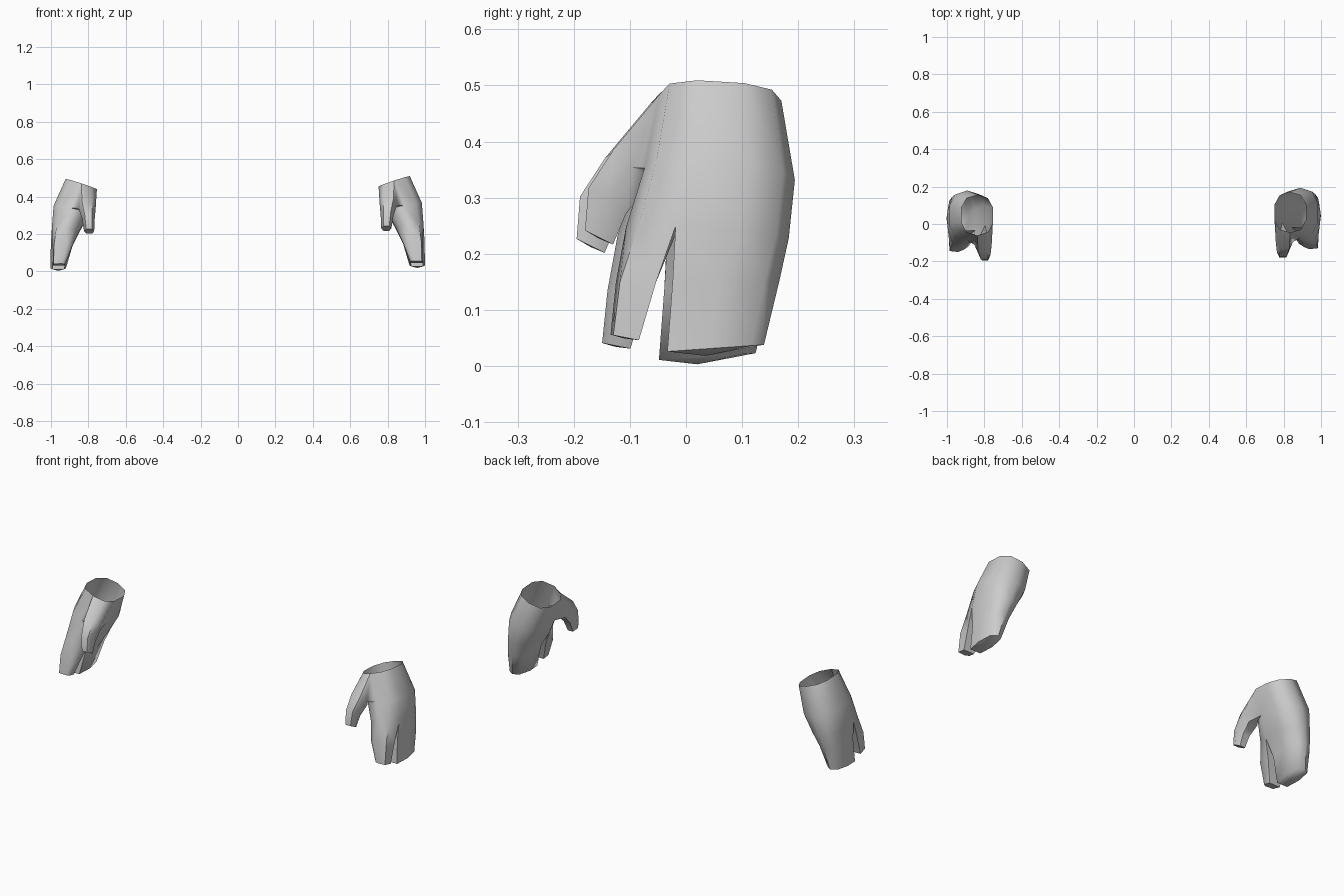
import bpy, bmesh
from math import sin, cos, radians, copysign
from mathutils import Vector

if "Cube" in bpy.data.objects:
    bpy.data.objects.remove(bpy.data.objects["Cube"])


def ring(bm, angles, c, rx, ry, sx=0.0, sy=0.0):
    """Squared-off ellipse of vertices around c, tilted by slopes sx, sy."""
    out = []
    for a in angles:
        u, v = cos(radians(a)), sin(radians(a))
        dx = rx * copysign(abs(u) ** 0.8, u)
        dy = ry * copysign(abs(v) ** 0.8, v)
        out.append(bm.verts.new((c[0] + dx, c[1] + dy, c[2] + sx * dx + sy * dy)))
    return out


def skin(bm, a, b, skip=()):
    n = len(a)
    for i in range(n):
        if i not in skip:
            j = (i + 1) % n
            bm.faces.new((a[i], b[i], b[j], a[j]))


def digit(bm, root, angles, sections, drop):
    """Loft from a root loop through sections, closed by a blunt tip."""
    prev = root
    for s in sections:
        cur = ring(bm, angles, *s)
        skin(bm, prev, cur)
        prev = cur
    centre = sum((v.co for v in prev), Vector()) / len(prev)
    tip = bm.verts.new(centre + Vector(drop))
    for i in range(len(prev)):
        bm.faces.new((prev[i], tip, prev[(i + 1) % len(prev)]))


def make_hand(name, side, shift):
    bm = bmesh.new()

    # Open wrist, palm and knuckle loops; the front inner gap is the thumb root
    deca = [-90 + 36 * k for k in range(10)]
    wrist = ring(bm, deca, (0.835, 0.062, 0.479), 0.087, 0.108, 0.33, -0.06)
    palm = ring(bm, deca, (0.888, 0.060, 0.342), 0.099, 0.134, 0.2, -0.08)
    knuckle = ring(bm, deca, (0.918, 0.038, 0.237), 0.077, 0.145, 0.1, -0.07)
    skin(bm, wrist, palm, skip=(8, 9))
    skin(bm, palm, knuckle)

    # Thumb
    root = [wrist[8], wrist[9], wrist[0], palm[0], palm[9], palm[8]]
    digit(bm, root, [180, 240, 300, 0, 60, 120], [
        ((0.804, -0.096, 0.353), 0.046, 0.037, 0.0, -1.0),
        ((0.797, -0.140, 0.295), 0.034, 0.038, 0.0, -0.65),
        ((0.793, -0.155, 0.229), 0.027, 0.028, 0.0, -0.5)], (0, 0, -0.002))

    # Index finger
    root = [knuckle[i] for i in (8, 9, 0, 1, 2)]
    digit(bm, root, [142, 208, 250, 312, 38], [
        ((0.938, -0.083, 0.150), 0.060, 0.044, 0.0, 0.0),
        ((0.955, -0.105, 0.050), 0.038, 0.031, 0.0, -0.2)], (0, 0, -0.002))

    # Remaining fingers, joined as a mitten
    digit(bm, knuckle[2:9], [-45 + 45 * k for k in range(7)], [
        ((0.940, 0.058, 0.150), 0.058, 0.108, 0.0, 0.0),
        ((0.958, 0.041, 0.031), 0.041, 0.098, 0.0, 0.07)], (0, -0.02, -0.014))

    for v in bm.verts:
        v.co.x *= side
        v.co += Vector(shift)
    bmesh.ops.recalc_face_normals(bm, faces=bm.faces)
    me = bpy.data.meshes.new(name)
    bm.to_mesh(me)
    bm.free()
    me.shade_smooth()
    me.set_sharp_from_angle(angle=radians(62))
    bpy.context.collection.objects.link(bpy.data.objects.new(name, me))


make_hand("left_hand", 1, (0, 0, 0))
make_hand("right_hand", -1, (-0.003, -0.015, -0.015))
